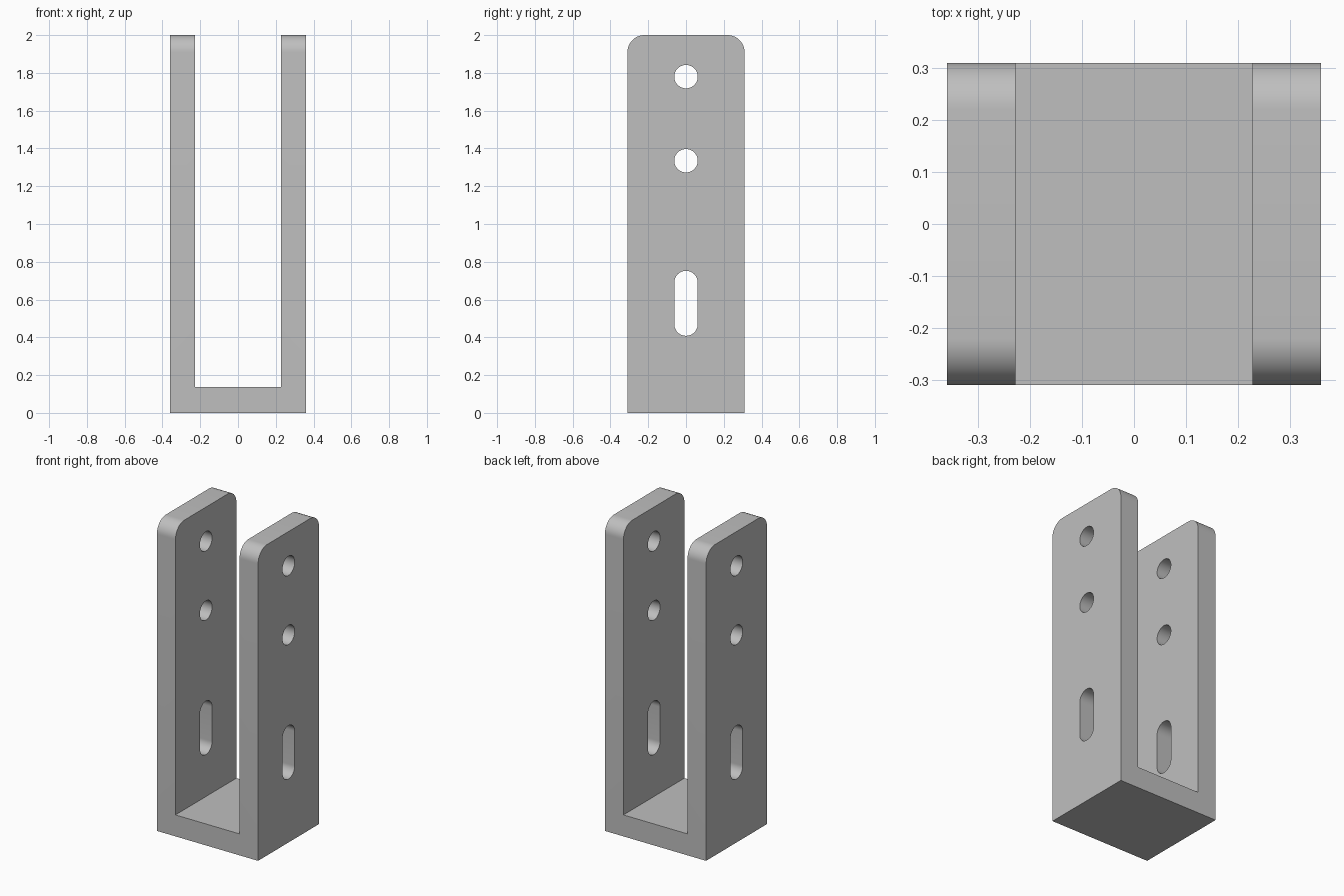
import bpy
import bmesh
from math import cos, sin, pi

cube = bpy.data.objects.get("Cube")
if cube:
    bpy.data.objects.remove(cube, do_unlink=True)

HALF_W, INNER_W, HALF_D, HEIGHT, FLOOR = 0.36, 0.228, 0.31, 2.0, 0.138
CORNER, HOLE = 0.09, 0.062

steel = bpy.data.materials.new("plain grey")
steel.use_nodes = True
grey = (0.52, 0.52, 0.52, 1)
steel.diffuse_color = grey
steel.node_tree.nodes["Principled BSDF"].inputs["Base Color"].default_value = grey


def extrude_profile(name, points, offset, finish=None):
    """Make a solid by sweeping a closed outline along an offset."""
    bm = bmesh.new()
    face = bm.faces.new([bm.verts.new(p) for p in points])
    swept = bmesh.ops.extrude_face_region(bm, geom=[face])["geom"]
    verts = [g for g in swept if isinstance(g, bmesh.types.BMVert)]
    bmesh.ops.translate(bm, verts=verts, vec=offset)
    if finish:
        finish(bm)
    bmesh.ops.recalc_face_normals(bm, faces=bm.faces[:])
    mesh = bpy.data.meshes.new(name)
    bm.to_mesh(mesh)
    bm.free()
    obj = bpy.data.objects.new(name, mesh)
    bpy.context.collection.objects.link(obj)
    return obj


def round_tops(bm):
    """Round the front and back corners at the top of both arms."""
    edges = [e for e in bm.edges
             if all(v.co.z > HEIGHT - 0.01 for v in e.verts)
             and abs(e.verts[0].co.y - e.verts[1].co.y) < 0.01]
    bmesh.ops.bevel(bm, geom=edges, offset=CORNER, segments=12,
                    profile=0.5, affect='EDGES')


# U-shaped bracket swept from front to back
half = [(HALF_W, 0), (HALF_W, HEIGHT), (INNER_W, HEIGHT), (INNER_W, FLOOR)]
outline = half + [(-x, z) for x, z in reversed(half)]
bracket = extrude_profile("bracket", [(x, -HALF_D, z) for x, z in outline],
                          (0, 2 * HALF_D, 0), round_tops)
bracket.data.materials.append(steel)


def drill(name, low, high):
    """Cut a round hole, or a slot if the end centres differ, through both arms."""
    n = 24
    pts = []
    for centre, start in ((high, 0), (low, pi)):
        steps = n + 1 if high > low else n
        for i in range(steps):
            a = start + pi * i / n
            pts.append((-0.5, HOLE * cos(a), centre + HOLE * sin(a)))
    cutter = extrude_profile(name, pts, (1, 0, 0))
    cutter.data.materials.append(steel)
    cutter.hide_render = True
    mod = bracket.modifiers.new(name, 'BOOLEAN')
    mod.operation = 'DIFFERENCE'
    mod.solver = 'EXACT'
    mod.object = cutter
    bpy.ops.object.modifier_apply(modifier=mod.name)
    bpy.data.objects.remove(cutter, do_unlink=True)


bpy.ops.object.select_all(action='DESELECT')
bpy.context.view_layer.objects.active = bracket
bracket.select_set(True)

# Two round bolt holes and one adjustment slot
drill("upper_hole", 1.78, 1.78)
drill("middle_hole", 1.335, 1.335)
drill("adjustment_slot", 0.47, 0.69)

bpy.ops.object.shade_smooth_by_angle(angle=pi / 6)
